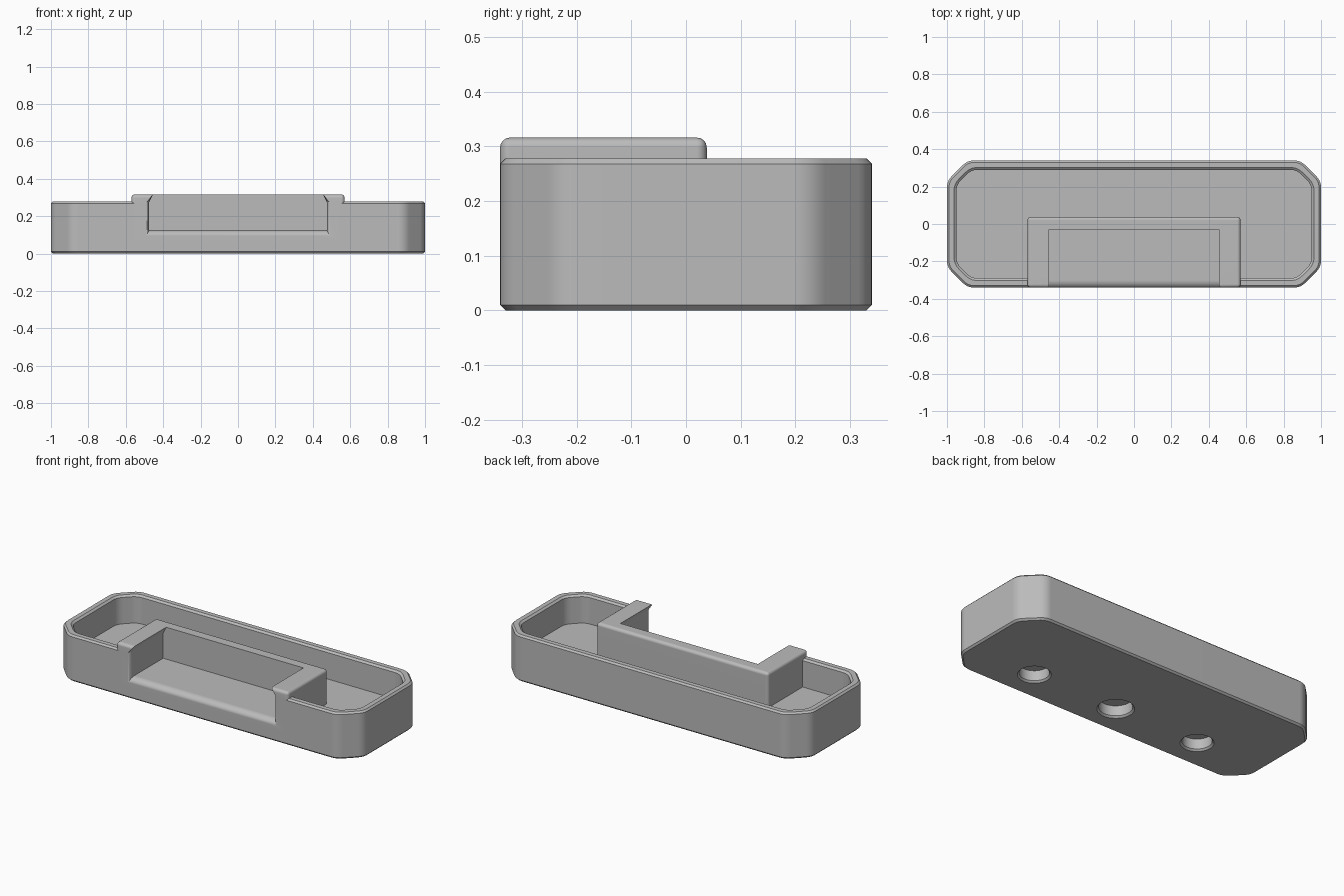
import bpy, bmesh
from math import sin, cos, pi, sqrt, radians
from mathutils import Vector

if "Cube" in bpy.data.objects:
    bpy.data.objects.remove(bpy.data.objects["Cube"], do_unlink=True)

HALF_X, HALF_Y, CHAMFER = 1.0, 0.34, 0.11
RIM, FLOOR, BLOCK_TOP, BAY_FLOOR = 0.278, 0.11, 0.316, 0.125

grey = bpy.data.materials.new("plain grey")
grey.use_nodes = True
colour = (0.5, 0.5, 0.5, 1)
grey.diffuse_color = colour
grey.node_tree.nodes["Principled BSDF"].inputs["Base Color"].default_value = colour


def make_object(name, bm):
    bmesh.ops.recalc_face_normals(bm, faces=bm.faces)
    mesh = bpy.data.meshes.new(name)
    bm.to_mesh(mesh)
    bm.free()
    mesh.materials.append(grey)
    obj = bpy.data.objects.new(name, mesh)
    bpy.context.collection.objects.link(obj)
    return obj


def loft(name, rings):
    """Skin a list of equal-length rings and cap both ends."""
    bm = bmesh.new()
    loops = [[bm.verts.new(p) for p in ring] for ring in rings]
    n = len(loops[0])
    for a, b in zip(loops, loops[1:]):
        for i in range(n):
            j = (i + 1) % n
            bm.faces.new((a[i], a[j], b[j], b[i]))
    bm.faces.new(loops[0])
    bm.faces.new(loops[-1])
    return make_object(name, bm)


def octagon(z, inset=0.0, soft=0.035, steps=5):
    """Chamfered rectangle with softened corners, moved inwards by inset."""
    x, y = HALF_X - inset, HALF_Y - inset
    c = CHAMFER - inset * (2 - sqrt(2))
    corners = [(x, c - y), (x, y - c), (x - c, y), (c - x, y),
               (-x, y - c), (-x, c - y), (c - x, -y), (x - c, -y)]
    corners = [Vector(p) for p in corners]
    ring = []
    for i, p in enumerate(corners):
        a = p + (corners[i - 1] - p).normalized() * soft
        b = p + (corners[(i + 1) % 8] - p).normalized() * soft
        for k in range(steps + 1):
            t = k / steps
            q = a * (1 - t) ** 2 + p * 2 * t * (1 - t) + b * t * t
            ring.append((q.x, q.y, z))
    return ring


def circle(x, y, z, r, n=48):
    return [(x + r * cos(2 * pi * i / n), y + r * sin(2 * pi * i / n), z) for i in range(n)]


def combine(target, tool, operation):
    """Apply a boolean and discard the tool."""
    mod = target.modifiers.new(operation.lower(), 'BOOLEAN')
    mod.operation, mod.object, mod.solver = operation, tool, 'EXACT'
    bpy.context.view_layer.objects.active = target
    bpy.ops.object.modifier_apply(modifier=mod.name)
    bpy.data.objects.remove(tool, do_unlink=True)


# Tray shell with bevelled edges, then its hollow
tray = loft("tray", [octagon(0, 0.01), octagon(0.01), octagon(RIM - 0.01), octagon(RIM, 0.01)])
hollow = loft("hollow_cutter", [octagon(FLOOR, 0.05), octagon(RIM - 0.01, 0.05),
                                octagon(RIM, 0.038), octagon(RIM + 0.1, 0.038)])
combine(tray, hollow, 'DIFFERENCE')

# Raised block around the front bay, with rounded edges
bm = bmesh.new()
bmesh.ops.create_cube(bm, size=1)
back, bottom = 0.038, 0.05
for v in bm.verts:
    v.co = (v.co.x * 1.14,
            back if v.co.y > 0 else -HALF_Y,
            BLOCK_TOP if v.co.z > 0 else bottom)
edges = [e for e in bm.edges if max(v.co.z for v in e.verts) > bottom]
bmesh.ops.bevel(bm, geom=edges, offset=0.018, segments=4, profile=0.5, affect='EDGES')
combine(tray, make_object("block", bm), 'UNION')


# Front bay: overhanging side lips and a rounded front edge
def bay_section(y, flare):
    w, f = 0.475 + 0.015 * flare, BAY_FLOOR - 0.03 * flare
    half = [(w, f), (w, 0.275), (0.455, BLOCK_TOP), (0.455, 0.4)]
    return [(x, y, z) for x, z in half] + [(-x, y, z) for x, z in reversed(half)]


sections = [bay_section(-0.4, 1)]
for k in range(9):
    t = k / 8 * pi / 2
    sections.append(bay_section(-0.30 - 0.04 * cos(t), 1 - sin(t)))
sections.append(bay_section(-0.03, 0))
combine(tray, loft("bay_cutter", sections), 'DIFFERENCE')

# Three blind holes underneath
for x, r in ((-0.56, 0.08), (0, 0.09), (0.56, 0.08)):
    hole = loft("hole_cutter", [circle(x, -0.15, -0.02, r + 0.01), circle(x, -0.15, 0, r + 0.01),
                                circle(x, -0.15, 0.01, r), circle(x, -0.15, 0.07, r)])
    combine(tray, hole, 'DIFFERENCE')

# Smooth the curved parts, keep the edges sharp
bpy.ops.object.select_all(action='DESELECT')
tray.select_set(True)
bpy.context.view_layer.objects.active = tray
bpy.ops.object.shade_smooth_by_angle(angle=radians(30))
weighted = tray.modifiers.new("weighted_normals", 'WEIGHTED_NORMAL')
weighted.keep_sharp = True
